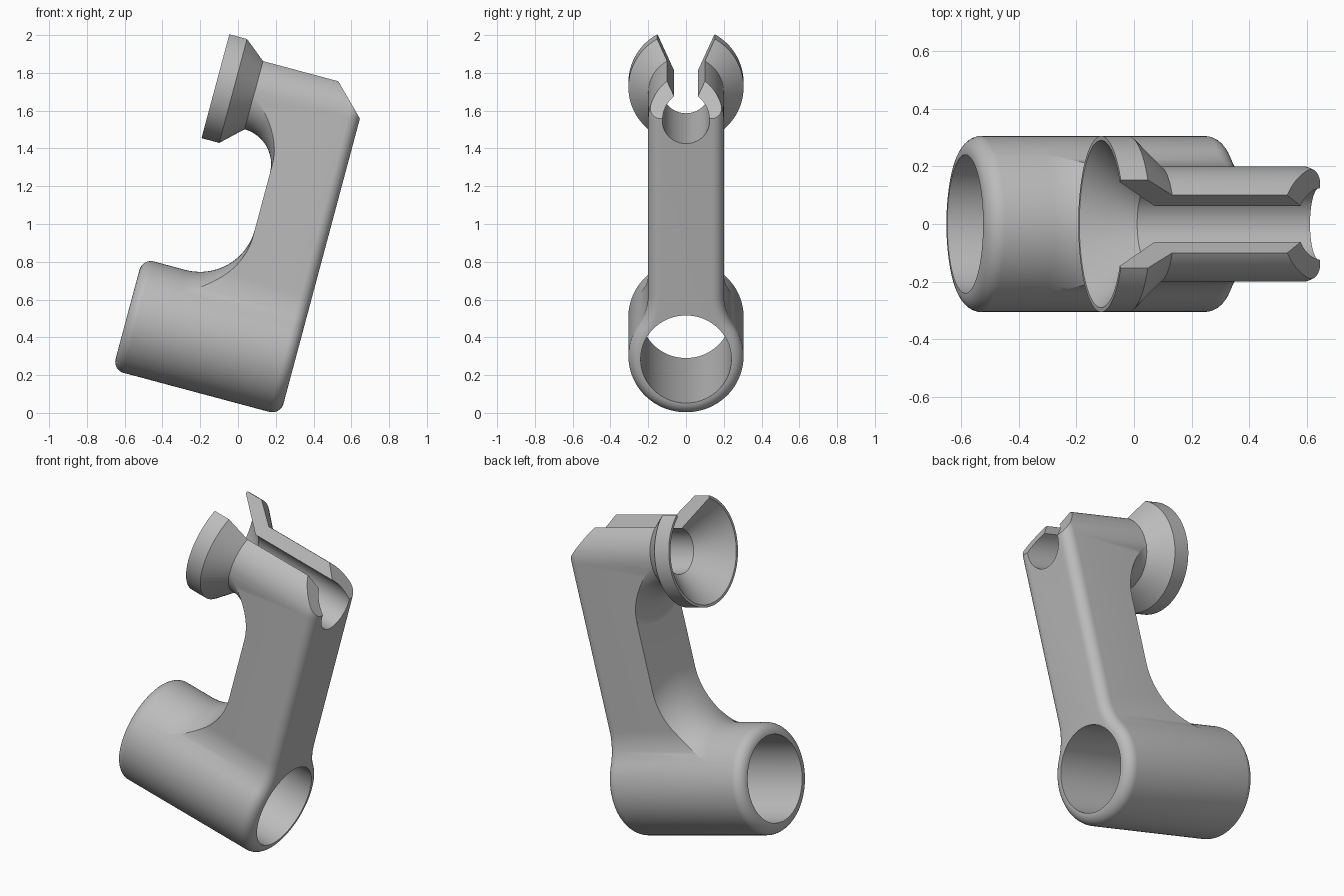
import bpy, bmesh
from math import sin, cos, pi, radians, sqrt, atan2
from mathutils import Matrix

cube = bpy.data.objects.get("Cube")
if cube:
    bpy.data.objects.remove(cube)

grey = bpy.data.materials.new("plain_grey")
grey.use_nodes = True
grey.diffuse_color = (0.5, 0.5, 0.5, 1)
grey.node_tree.nodes["Principled BSDF"].inputs["Base Color"].default_value = (0.5, 0.5, 0.5, 1)

# Untilted frame: x runs along both tube axes, z along the arm
LOW_Z, LOW_R, LOW_BORE = 0.353, 0.305, 0.24
UP_Z, UP_R, UP_BORE = 1.66, 0.2, 0.125
FRONT, BACK, ARM_FRONT = -0.70, 0.22, -0.165
EDGE, LOW_FILLET, UP_FILLET = 0.062, 0.3, 0.19


def arc(cx, cy, r, a0, a1, n):
    """Points on an arc, angles in degrees."""
    angles = [radians(a0 + (a1 - a0) * i / n) for i in range(n + 1)]
    return [(cx + r * cos(a), cy + r * sin(a)) for a in angles]


def loft(name, rings):
    """Closed solid through a row of rings with equal point counts."""
    bm = bmesh.new()
    rows = [[bm.verts.new(p) for p in ring] for ring in rings]
    n = len(rows[0])
    for a, b in zip(rows, rows[1:]):
        for i in range(n):
            j = (i + 1) % n
            bm.faces.new((a[i], a[j], b[j], b[i]))
    bm.faces.new(rows[0])
    bm.faces.new(rows[-1])
    bmesh.ops.recalc_face_normals(bm, faces=bm.faces)
    mesh = bpy.data.meshes.new(name)
    bm.to_mesh(mesh)
    bm.free()
    mesh.materials.append(grey)
    obj = bpy.data.objects.new(name, mesh)
    bpy.context.collection.objects.link(obj)
    return obj


def revolve(name, profile, z, n=96):
    """Turn (x, radius) points about the x direction at height z."""
    return loft(name, [[(x, r * cos(2 * pi * i / n), z + r * sin(2 * pi * i / n))
                        for i in range(n)] for x, r in profile])


def combine(target, other, operation):
    """Apply a boolean and drop the helper."""
    mod = target.modifiers.new("cut", 'BOOLEAN')
    mod.operation, mod.solver, mod.object = operation, 'EXACT', other
    bpy.context.view_layer.update()
    deps = bpy.context.evaluated_depsgraph_get()
    mesh = bpy.data.meshes.new_from_object(target.evaluated_get(deps))
    target.modifiers.clear()
    target.data = mesh
    bpy.data.objects.remove(other)


def outline(d):
    """Keyhole outline of the bracket seen along the tubes, inset by d."""
    cy = UP_R + LOW_FILLET
    h = sqrt((LOW_R + LOW_FILLET) ** 2 - cy ** 2)
    phi = atan2(h, cy) * 180 / pi
    side = arc(0, LOW_Z, LOW_R - d, -90, phi, 36)
    side += arc(cy, LOW_Z + h, LOW_FILLET + d, 180 + phi, 180, 10)[1:]
    side += arc(0, UP_Z, UP_R - d, 0, 90, 24)
    return side + [(-y, z) for y, z in side[-2:0:-1]]


# Bracket body: keyhole bar with a rounded back edge
layers = [(FRONT - 0.02, 0)]
layers += [(BACK - EDGE + EDGE * sin(t), EDGE * (1 - cos(t)))
           for t in (pi / 2 * i / 8 for i in range(9))]
bracket = loft("bracket", [[(x, y, z) for y, z in outline(d)] for x, d in layers])

# Envelope that shapes the lower tube, arm front and their round fillets
r = LOW_R + 0.001
low_profile = arc(FRONT + EDGE, r - EDGE, EDGE, 180, 90, 8)
low_profile += arc(ARM_FRONT - LOW_FILLET, r + LOW_FILLET, LOW_FILLET, -90, 0, 20)
low_profile += [(ARM_FRONT, 1.1), (0.4, 1.1)]
envelope = revolve("lower_envelope", low_profile, LOW_Z)

# Envelope for the upper tube
r = UP_R + 0.001
edge = ARM_FRONT - 0.0005
up_profile = [(-0.45, r)] + arc(edge - UP_FILLET, r + UP_FILLET, UP_FILLET, -90, 0, 16)
up_profile += [(0.4, r + UP_FILLET)]
combine(envelope, revolve("upper_envelope", up_profile, UP_Z), 'UNION')
combine(bracket, envelope, 'INTERSECT')

# Flared collar on the upper tube
collar = [(-0.563, 0.305), (-0.466, 0.305), (-0.354, 0.2), (-0.33, 0.1775)]
combine(bracket, revolve("collar", collar, UP_Z), 'UNION')

# Bores, the upper one with a funnel mouth
combine(bracket, revolve("lower_bore", [(-1, LOW_BORE), (1, LOW_BORE)], LOW_Z), 'DIFFERENCE')
funnel = [(-0.6, 0.3275), (-0.4, UP_BORE), (1, UP_BORE)]
combine(bracket, revolve("upper_bore", funnel, UP_Z), 'DIFFERENCE')

# Wedge slot along the top
wedge = [(0, UP_Z), (0.5 * sin(pi / 6), UP_Z + 0.5 * cos(pi / 6)),
         (-0.5 * sin(pi / 6), UP_Z + 0.5 * cos(pi / 6))]
combine(bracket, loft("slot", [[(x, y, z) for y, z in wedge] for x in (-1, 1)]), 'DIFFERENCE')

# Flat chamfer on the upper back corner
corner = [(0.42, 1.472), (0.42, 2.2), (-0.308, 2.2)]
combine(bracket, loft("chamfer", [[(x, y, z) for x, z in corner] for y in (-0.5, 0.5)]), 'DIFFERENCE')

# Tilt into place and shade
bracket.data.transform(Matrix.Rotation(radians(15), 4, 'Y'))
bracket.data.materials.clear()
bracket.data.materials.append(grey)
for face in bracket.data.polygons:
    face.material_index = 0
bpy.ops.object.select_all(action='DESELECT')
bracket.select_set(True)
bpy.context.view_layer.objects.active = bracket
bpy.ops.object.shade_smooth_by_angle(angle=radians(25))
